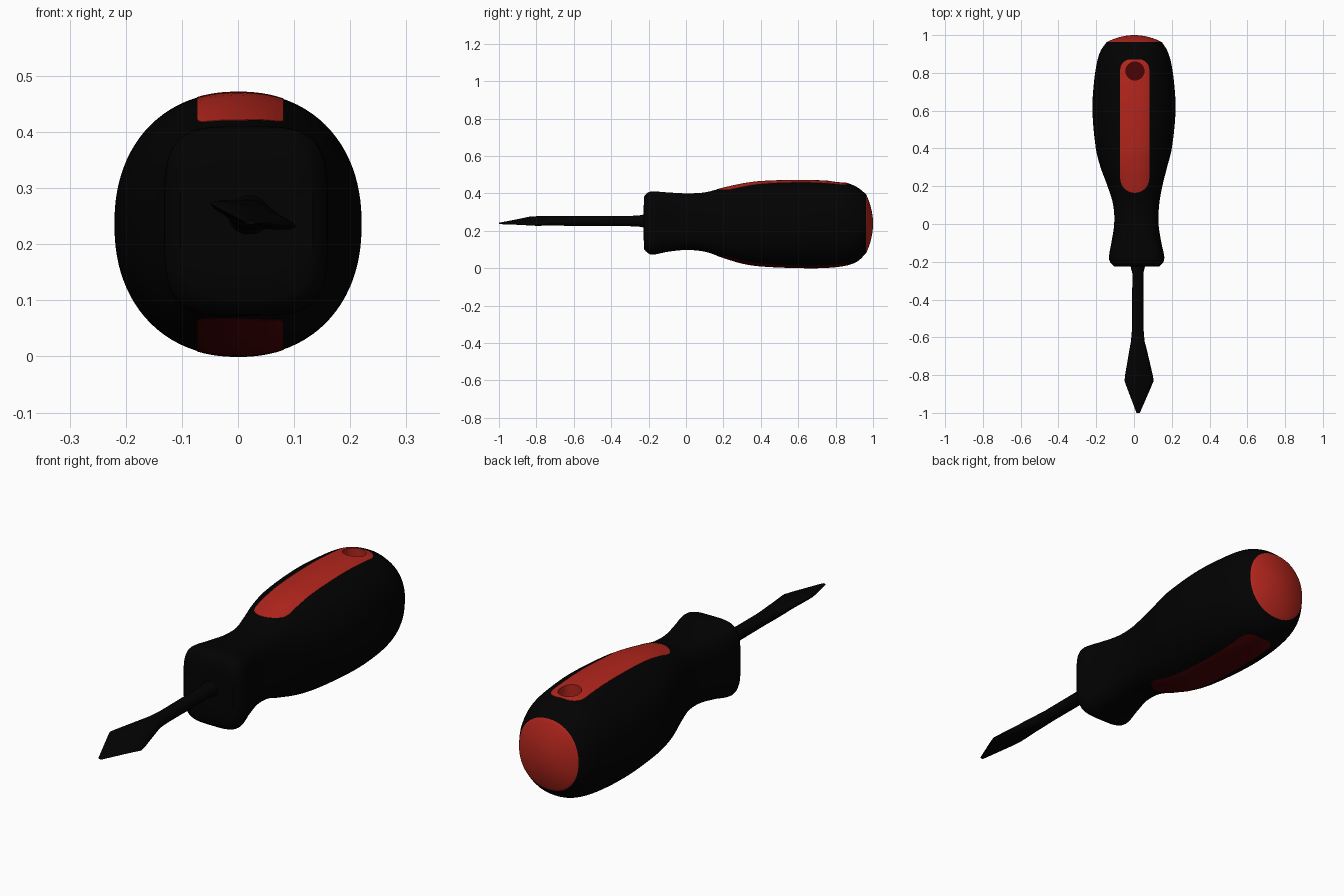
import bpy, bmesh, math

if "Cube" in bpy.data.objects:
    bpy.data.objects.remove(bpy.data.objects["Cube"])

def material(name, rgb):
    m = bpy.data.materials.new(name)
    m.diffuse_color = (*rgb, 1)
    m.use_nodes = True
    m.node_tree.nodes["Principled BSDF"].inputs["Base Color"].default_value = m.diffuse_color
    return m

BLACK = material("black_rubber", (0.0006, 0.0006, 0.0006))
RED = material("red_plastic", (0.45, 0.019, 0.012))
MAROON = material("dark_red_plastic", (0.07, 0.0008, 0.0015))

# handle keys: y, x min, x max, z min, z max, squareness
KEYS = [
    (-.217, -.112, .142, .092, .392, 4.0), (-.200, -.128, .157, .077, .407, 4.0),
    (-.170, -.132, .160, .073, .410, 4.0), (-.100, -.120, .145, .087, .405, 3.6),
    (.000, -.105, .130, .097, .400, 3.0), (.100, -.110, .133, .088, .405, 2.7),
    (.200, -.140, .150, .055, .430, 2.4), (.300, -.177, .175, .025, .452, 2.25),
    (.400, -.202, .200, .010, .465, 2.2), (.600, -.220, .220, .001, .471, 2.2),
    (.750, -.212, .212, .002, .467, 2.2), (.860, -.195, .195, .015, .455, 2.2),
    (.920, -.175, .175, .038, .430, 2.15), (.963, -.145, .148, .080, .395, 2.15)]

def section(y):
    """Smoothly interpolated centre, half sizes and squareness at y."""
    i = max(k for k in range(len(KEYS) - 1) if KEYS[k][0] <= y or k == 0)
    def slope(j, c):
        a, b = KEYS[max(j - 1, 0)], KEYS[min(j + 1, len(KEYS) - 1)]
        return (b[c] - a[c]) / (b[0] - a[0])
    p, q = KEYS[i], KEYS[i + 1]
    h = q[0] - p[0]
    t = (y - p[0]) / h
    v = [(2*t**3 - 3*t*t + 1) * p[c] + (t**3 - 2*t*t + t) * h * slope(i, c)
         + (3*t*t - 2*t**3) * q[c] + (t**3 - t*t) * h * slope(i + 1, c) for c in range(1, 6)]
    return (v[0] + v[1]) / 2, (v[2] + v[3]) / 2, (v[1] - v[0]) / 2, (v[3] - v[2]) / 2, v[4]

def handle_ring(y, scale=1, at=None, sides=96):
    cx, cz, a, b, n = section(y)
    ring = []
    for k in range(sides):
        c, s = math.cos(2*math.pi*k/sides), math.sin(2*math.pi*k/sides)
        r = scale * (abs(c / a)**n + abs(s / b)**n) ** (-1 / n)
        ring.append((cx + r*c, y if at is None else at, cz + r*s))
    return ring

def surface_z(x, y, side):
    cx, cz, a, b, n = section(y)
    return cz + side * b * (1 - abs((x - cx) / a)**n) ** (1 / n)

def activate(ob):
    bpy.ops.object.select_all(action='DESELECT')
    ob.select_set(True)
    bpy.context.view_layer.objects.active = ob

def loft(name, rings, mats, angle=40):
    bm = bmesh.new()
    vs = [[bm.verts.new(p) for p in r] for r in rings]
    n = len(vs[0])
    for r, q in zip(vs, vs[1:]):
        for k in range(n):
            bm.faces.new((r[k], r[(k+1) % n], q[(k+1) % n], q[k]))
    bm.faces.new(vs[0])
    bm.faces.new(vs[-1])
    bmesh.ops.recalc_face_normals(bm, faces=bm.faces)
    me = bpy.data.meshes.new(name)
    bm.to_mesh(me)
    bm.free()
    ob = bpy.data.objects.new(name, me)
    bpy.context.collection.objects.link(ob)
    for m in mats:
        me.materials.append(m)
    activate(ob)
    bpy.ops.object.shade_smooth_by_angle(angle=math.radians(angle))
    return ob

# outline shared by both coloured strips
Y0, Y1, SW, SR, SX = .165, .872, .077, .055, .004

def strip_half_width(y):
    if not Y0 <= y <= Y1:
        return 0
    d0, d1 = min(y - Y0, SW), min(Y1 - y, SR)
    return min(SW * math.sqrt(max(0, 1 - (1 - d0 / SW)**2)),
               SW - SR + SR * math.sqrt(max(0, 1 - (1 - d1 / SR)**2)))

# handle: flat nose, lofted grip, domed end
rings = [handle_ring(-.217, s, y) for s, y in ((.6, -.226), (.93, -.225))]
rings += [handle_ring(-.217 + 1.18 * i / 90) for i in range(91)]
rings += [handle_ring(.963, t, .963 + .037 * (1 - t * t)) for t in (.92, .8, .65, .5, .35, .2, .08, .01)]
handle = loft("handle", rings, [BLACK, RED, MAROON])
verts = handle.data.vertices
for f in handle.data.polygons:
    # red end cap, and the body colour under the strips
    corners = [verts[i].co for i in f.vertices]
    if f.center.y > .9631:
        f.material_index = 1
    elif all(abs(c.x - SX) < strip_half_width(c.y) for c in corners):
        f.material_index = 1 if f.center.z > .24 else 2

# inlaid strips above and below
def strip(name, side, mat):
    rows = []
    for i in range(81):
        y = Y0 + (Y1 - Y0) * (1 - math.cos(math.pi * i / 80)) / 2
        hw = max(strip_half_width(y), .003)
        xs = [SX + hw * (k / 6 - 1) for k in range(13)]
        outer = [(x, y, surface_z(x, y, side) + side * .001) for x in xs]
        inner = [(x, y, surface_z(x, y, side) - side * .004) for x in reversed(xs)]
        rows.append(outer + inner)
    return loft(name, rows, [mat])

top_strip = strip("top_strip", 1, RED)
strip("bottom_strip", -1, MAROON)

# round hanging pocket in the top
HX, HY, HR, FLOOR = .005, .81, .048, .38
bpy.ops.mesh.primitive_cylinder_add(vertices=32, radius=HR, depth=.3, location=(HX, HY, FLOOR + .15))
cutter = bpy.context.object
cutter.name = "pocket_cutter"
cutter.hide_render = True
for ob in (handle, top_strip):
    mod = ob.modifiers.new("pocket", 'BOOLEAN')
    mod.operation, mod.solver, mod.object = 'DIFFERENCE', 'EXACT', cutter
    activate(ob)
    # keep the cut ahead of the smoothing modifier, if there is one
    bpy.ops.object.modifier_move_to_index(modifier=mod.name, index=0)
    bpy.ops.object.modifier_apply(modifier=mod.name)
for f in handle.data.polygons:
    if math.hypot(f.center.x - HX, f.center.y - HY) < HR + .001 and f.center.z > FLOOR - .01:
        f.material_index = 2 if f.normal.z > .9 else 1
bpy.data.objects.remove(cutter)
for ob in (handle, top_strip):
    activate(ob)
    bpy.ops.object.shade_smooth_by_angle(angle=math.radians(40))

# shaft flowing into a tilted spear-shaped blade: y, cx, cz, half width, half thickness, tilt
BLADE = [(-.20, .02, .252, .042, .038, 0), (-.235, .02, .252, .036, .034, 0),
         (-.26, .02, .252, .029, .029, 0), (-.55, .02, .252, .030, .027, 0),
         (-.62, .02, .253, .036, .027, -.1), (-.67, .022, .253, .048, .025, -.2),
         (-.80, .026, .252, .076, .017, -.27), (-.83, .027, .252, .080, .014, -.27),
         (-.86, .026, .250, .068, .012, -.25), (-1.0, .022, .239, .009, .004, -.1)]

def blade_ring(y, cx, cz, a, b, tilt, sides=14):
    c, s = math.cos(tilt), math.sin(tilt)
    pts = [(a * math.cos(2*math.pi*k/sides), b * math.sin(2*math.pi*k/sides)) for k in range(sides)]
    return [(cx + u*c - v*s, y, cz + u*s + v*c) for u, v in pts]

loft("shaft_and_blade", [blade_ring(*k) for k in BLADE], [BLACK])
